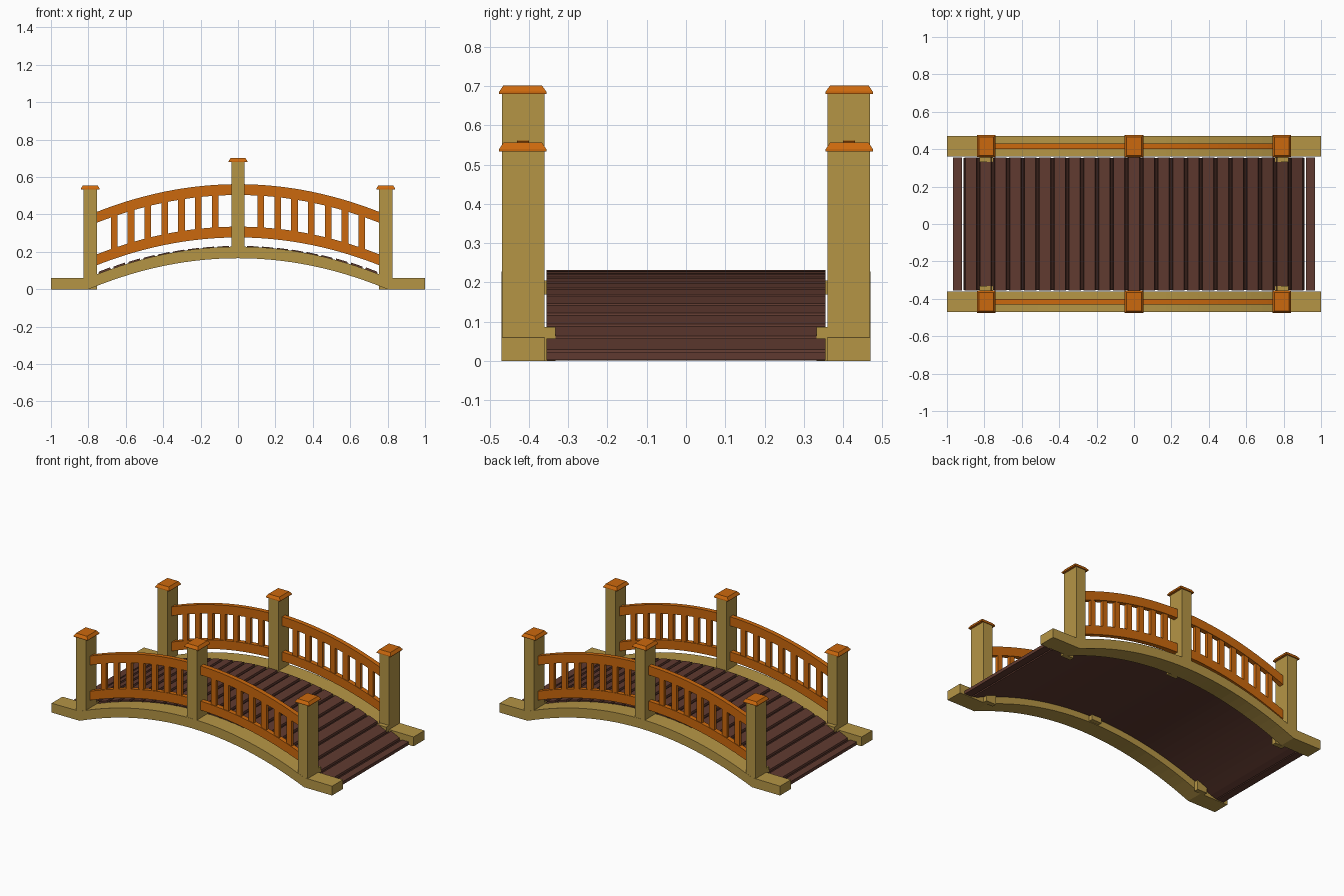
import bpy, bmesh

cube = bpy.data.objects.get("Cube")
if cube:
    bpy.data.objects.remove(cube)


def material(name, rgb):
    m = bpy.data.materials.new(name)
    m.use_nodes = True
    m.diffuse_color = (*rgb, 1)
    m.node_tree.nodes["Principled BSDF"].inputs["Base Color"].default_value = (*rgb, 1)
    return m


TAN = material("tan wood", (0.46, 0.30, 0.06))
ORANGE = material("orange wood", (0.60, 0.14, 0.004))
BROWN = material("brown plank", (0.115, 0.042, 0.029))
DARK = material("dark groove", (0.035, 0.013, 0.009))


def prism(name, profile, y0, y1, mat):
    """Extrude a closed x-z profile from y0 to y1."""
    bm = bmesh.new()
    face = bm.faces.new([bm.verts.new((x, y0, z)) for x, z in profile])
    out = bmesh.ops.extrude_face_region(bm, geom=[face])
    moved = [g for g in out["geom"] if isinstance(g, bmesh.types.BMVert)]
    bmesh.ops.translate(bm, verts=moved, vec=(0, y1 - y0, 0))
    bmesh.ops.recalc_face_normals(bm, faces=bm.faces)
    mesh = bpy.data.meshes.new(name)
    bm.to_mesh(mesh)
    bm.free()
    mesh.materials.append(mat)
    obj = bpy.data.objects.new(name, mesh)
    bpy.context.collection.objects.link(obj)
    return obj


def box(name, x0, x1, y0, y1, z0, z1, mat):
    return prism(name, [(x0, z0), (x1, z0), (x1, z1), (x0, z1)], y0, y1, mat)


def steps(a, b, n):
    return [a + (b - a) * i / n for i in range(n + 1)]


def arch(x, top):
    return top - 0.26 * x * x


def band(xs, low, high):
    """Closed profile between two curves over the given x positions."""
    return [(x, low(x)) for x in xs] + [(x, high(x)) for x in reversed(xs)]


def cap(name, x, y, z):
    """Shallow post cap with a chamfered top."""
    obj = box(name, x - 0.05, x + 0.05, y - 0.06, y + 0.06, z, z + 0.016, ORANGE)
    for v in obj.data.vertices:
        if v.co.z > z + 0.01:
            v.co.x = x + (v.co.x - x) * 0.78
            v.co.y = y + (v.co.y - y) * 0.82
    box(name + "_rim", x - 0.05, x + 0.05, y - 0.06, y + 0.06, z - 0.006, z, ORANGE)


# Side beams, rails, balusters and posts on both sides
for side, tag in ((1, "left"), (-1, "right")):
    def span(a, b):
        return sorted((side * a, side * b))

    beam_xs = [-1] + steps(-0.8, 0.8, 28) + [1]
    prism("beam_" + tag,
          band(beam_xs, lambda x: max(0, arch(x, 0.166)), lambda x: max(0.06, arch(x, 0.228))),
          *span(0.36, 0.47), TAN)

    # Posts with inner feet and caps
    for x, foot, top, foot_top in ((-0.79, 0.0, 0.54, 0.087), (0, 0.17, 0.686, 0.205),
                                   (0.79, 0.0, 0.54, 0.087)):
        box("post_" + tag, x - 0.035, x + 0.035, *span(0.361, 0.469), foot + 0.03, top, TAN)
        box("post_foot_" + tag, x - 0.035, x + 0.035, *span(0.332, 0.362), foot, foot_top, TAN)
        cap("post_cap_" + tag, x, side * 0.416, top)

    # Curved rails and balusters in each half
    for half in (-1, 1):
        xs = steps(half * 0.03, half * 0.765, 14)
        for name, z in (("lower_rail_", 0.335), ("upper_rail_", 0.562)):
            prism(name + tag, band(xs, lambda x: arch(x, z - 0.058), lambda x: arch(x, z)),
                  *span(0.4, 0.43), ORANGE)
        for i in range(7):
            x = half * (0.122 + 0.09 * i)
            box("baluster_" + tag, x - 0.018, x + 0.018, *span(0.404, 0.426),
                arch(x, 0.315), arch(x, 0.52), ORANGE)


# Deck backing, dark where it shows between the planks
def deck(x):
    return max(0.022, 0.232 - 0.247 * x * x)


HALF_DECK = 0.356
backing = prism("deck_backing",
                band(steps(-0.912, 0.912, 46), lambda x: max(0.001, deck(x) - 0.03),
                     lambda x: deck(x) - 0.012),
                -HALF_DECK + 0.002, HALF_DECK - 0.002, BROWN)
backing.data.materials.append(DARK)
for p in backing.data.polygons:
    p.material_index = int(p.normal.z > 0.1)

# Deck planks with slanted edges
COUNT = 23
edges = steps(-0.912, 0.912, COUNT)
for a, b in zip(edges, edges[1:]):
    a, b = a + 0.007, b - 0.007
    prism("plank", [(a, deck(a) - 0.014), (b, deck(b) - 0.014),
                    (b - 0.003, deck(b)), (a + 0.003, deck(a))],
          -HALF_DECK, HALF_DECK, BROWN)

# Flat end planks
for s in (-1, 1):
    x0, x1 = sorted((s * 0.92, s * 0.968))
    box("end_plank", x0, x1, -HALF_DECK, HALF_DECK, 0.002, 0.022, BROWN)
